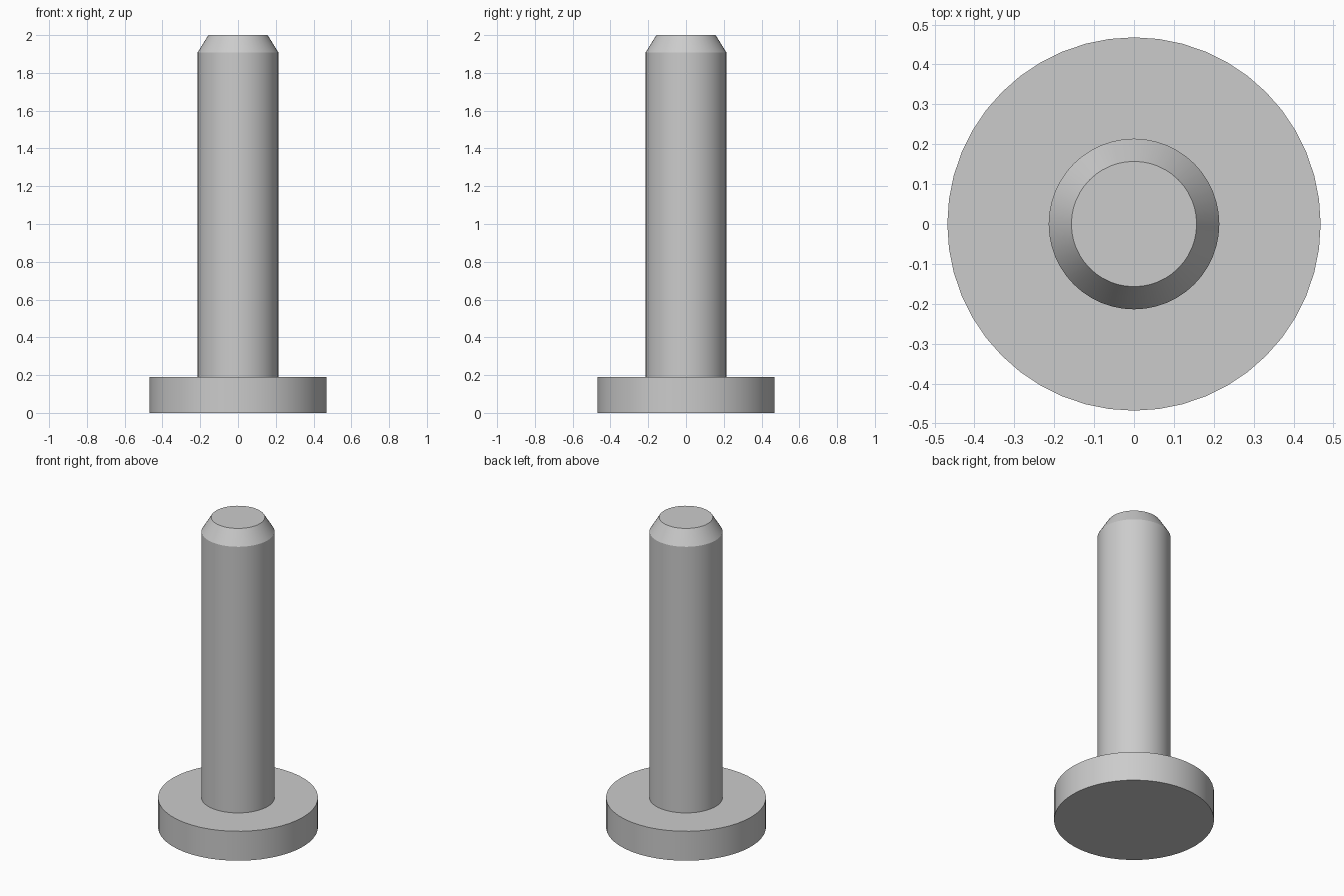
import bpy
import bmesh
import math

SEGMENTS = 48

# Remove the default cube
cube = bpy.data.objects.get("Cube")
if cube:
    bpy.data.objects.remove(cube, do_unlink=True)

# Plain grey metal
grey = bpy.data.materials.new("grey_metal")
grey.use_nodes = True
colour = (0.6, 0.6, 0.6, 1)
grey.diffuse_color = colour
grey.node_tree.nodes["Principled BSDF"].inputs["Base Color"].default_value = colour


def turned_part(name, profile, cap_bottom):
    """Turn a (radius, height) profile round z, closing the ends with flat caps."""
    bm = bmesh.new()
    rings = []
    for radius, z in profile:
        ring = []
        for i in range(SEGMENTS):
            a = math.tau * i / SEGMENTS
            ring.append(bm.verts.new((radius * math.cos(a), radius * math.sin(a), z)))
        rings.append(ring)
    for low, high in zip(rings, rings[1:]):
        for i in range(SEGMENTS):
            j = (i + 1) % SEGMENTS
            bm.faces.new((low[i], low[j], high[j], high[i]))
    bm.faces.new(rings[-1])
    if cap_bottom:
        bm.faces.new(rings[0][::-1])
    mesh = bpy.data.meshes.new(name)
    bm.to_mesh(mesh)
    bm.free()
    mesh.materials.append(grey)
    obj = bpy.data.objects.new(name, mesh)
    bpy.context.collection.objects.link(obj)
    bpy.ops.object.select_all(action="DESELECT")
    obj.select_set(True)
    bpy.context.view_layer.objects.active = obj
    bpy.ops.object.shade_smooth_by_angle(angle=math.radians(25))
    return obj


# Wide flat head that the pin stands on
head = turned_part("pin_head", [(0.468, 0), (0.468, 0.19)], True)

# Shaft with a chamfered tip, open where it meets the head
shaft = turned_part("pin_shaft", [(0.214, 0.19), (0.214, 1.908), (0.157, 2)], False)
shaft.parent = head
